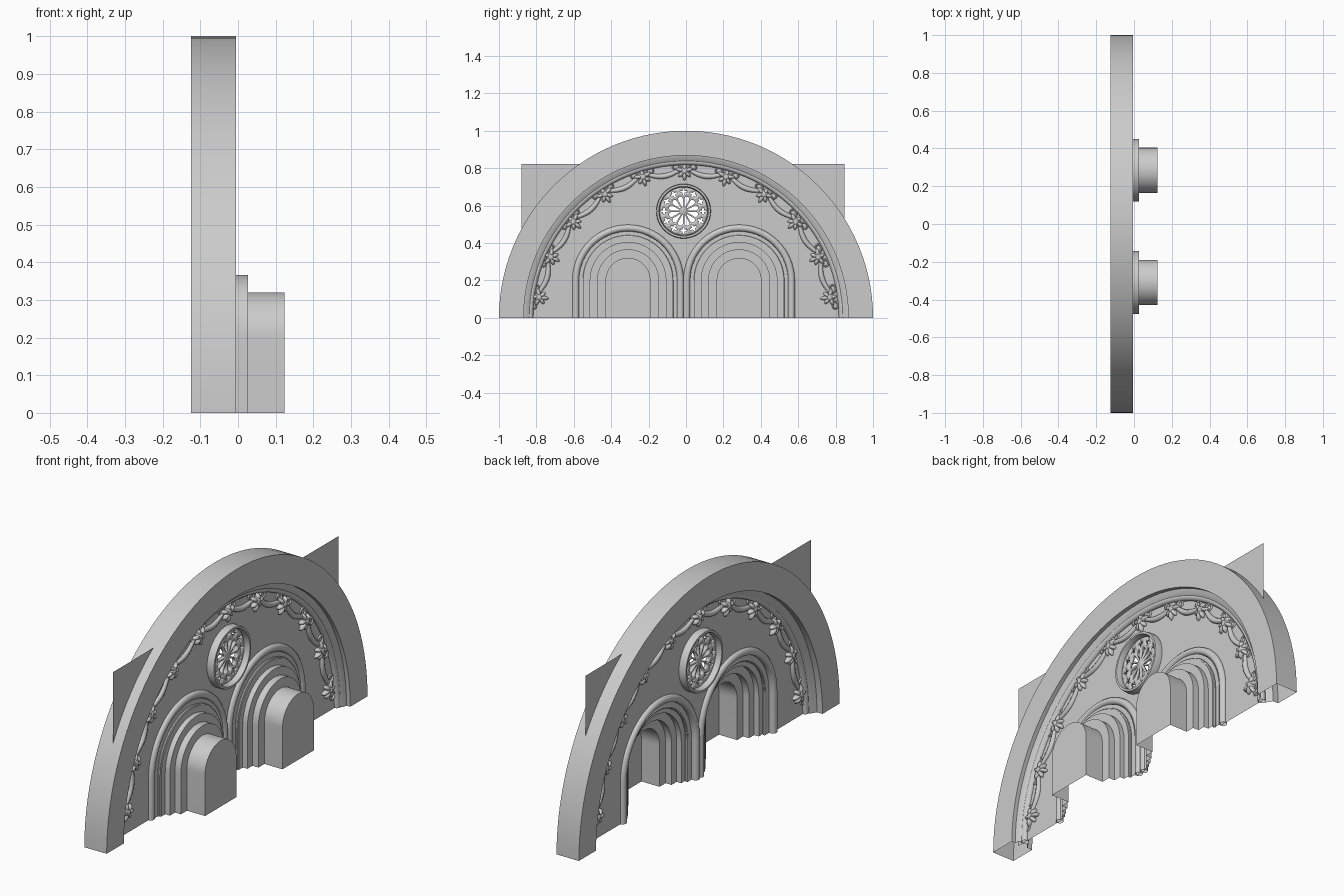
import bpy, bmesh
from math import sin, cos, pi, radians
from mathutils import Matrix, Vector

if "Cube" in bpy.data.objects:
    bpy.data.objects.remove(bpy.data.objects["Cube"])

WALL_X = -0.055      # plane of the tympanum wall
MID = -0.013         # centre line of the wall features
DOORS = (MID - 0.297, MID + 0.297)
SPRING = 0.2         # height where the door arches start
ROSE_Z = 0.57


def finish(name, bm, angle=35):
    bmesh.ops.recalc_face_normals(bm, faces=bm.faces)
    me = bpy.data.meshes.new(name)
    bm.to_mesh(me)
    bm.free()
    ob = bpy.data.objects.new(name, me)
    bpy.context.collection.objects.link(ob)
    bpy.ops.object.select_all(action='DESELECT')
    ob.select_set(True)
    bpy.context.view_layer.objects.active = ob
    bpy.ops.object.shade_smooth_by_angle(angle=radians(angle))
    return ob


def arch(cy, cz, r, n=48):
    """Round arch outline with straight legs down to the floor."""
    pts = [(cy + r * cos(pi * i / n), cz + r * sin(pi * i / n)) for i in range(n + 1)]
    return [(cy + r, 0)] + pts + [(cy - r, 0)] if cz > 0 else pts


def circle(cy, cz, r, n=48):
    return [(cy + r * cos(2 * pi * i / n), cz + r * sin(2 * pi * i / n)) for i in range(n)]


def loft(name, profile, path, closed_profile=False, closed_path=False, cap=False):
    """Sweep (radius, x) profile points along the outline given by path(radius)."""
    bm = bmesh.new()
    rows = [[bm.verts.new((x, y, z)) for y, z in path(r)] for r, x in profile]
    pairs = list(zip(rows, rows[1:]))
    if closed_profile:
        pairs.append((rows[-1], rows[0]))
    for a, b in pairs:
        n = len(a)
        for i in range(n if closed_path else n - 1):
            j = (i + 1) % n
            bm.faces.new((a[i], a[j], b[j], b[i]))
    if cap:
        bm.faces.new(rows[-1])
    return finish(name, bm)


def roll(r, x, size, n=12):
    return [(r + size * cos(2 * pi * i / n), x + size * sin(2 * pi * i / n)) for i in range(n)]


def sheet(name, outlines, x):
    """Flat panel in the y-z plane; inner outlines become holes."""
    bm = bmesh.new()
    for pts in outlines:
        vs = [bm.verts.new((x, y, z)) for y, z in pts]
        for i, v in enumerate(vs):
            bm.edges.new((v, vs[(i + 1) % len(vs)]))
    bmesh.ops.triangle_fill(bm, use_beauty=True, use_dissolve=False, edges=bm.edges[:],
                            normal=(1, 0, 0))
    return finish(name, bm)


def tube(bm, pts, radii, n=8):
    """Tapered tube through points lying near the y-z plane."""
    rows = []
    for i, p in enumerate(pts):
        t = (pts[min(i + 1, len(pts) - 1)] - pts[max(i - 1, 0)]).normalized()
        u = Vector((1, 0, 0))
        w = t.cross(u).normalized()
        rows.append([bm.verts.new(p + (u * cos(2 * pi * k / n) + w * sin(2 * pi * k / n)) * radii[i])
                     for k in range(n)])
    for a, b in zip(rows, rows[1:]):
        for k in range(n):
            bm.faces.new((a[k], a[(k + 1) % n], b[(k + 1) % n], b[k]))


# Outer arch ring: flat bands front and back, stepped moulding inside
ring = [(0.835, WALL_X - 0.02), (0.85, WALL_X - 0.03), (0.868, WALL_X - 0.04), (0.868, -0.125),
        (1.0, -0.125), (1.0, -0.005), (0.868, -0.005), (0.868, WALL_X + 0.03),
        (0.85, WALL_X + 0.025), (0.835, WALL_X + 0.015)]
loft("outer_arch", ring, lambda r: arch(0, 0, r, 56))
loft("inner_arch_roll", roll(0.835, WALL_X, 0.018), lambda r: arch(0, 0, r, 56), closed_profile=True)

# Wall panel with two door openings and a round window opening
outline = [(-0.88, 0), (-0.88, 0.822), (0.848, 0.822), (0.848, 0)]
for cy in reversed(DOORS):
    outline += arch(cy, SPRING, 0.262)
sheet("wall", [outline, circle(MID, ROSE_Z, 0.128)], WALL_X)

# Recessed stepped doorways
steps = [(0.262, WALL_X), (0.262, -0.045), (0.235, -0.045), (0.235, -0.03), (0.205, -0.03),
         (0.205, -0.005), (0.166, -0.005), (0.166, 0.027), (0.12, 0.027), (0.12, 0.124)]
for side, cy in zip(("left", "right"), DOORS):
    path = lambda r, c=cy: arch(c, SPRING, r, 32)
    loft(side + "_doorway", steps, path, cap=True)
    loft(side + "_door_roll", roll(0.28, WALL_X, 0.018), path, closed_profile=True)
    loft(side + "_door_inner_roll", roll(0.235, -0.04, 0.007, 8), path, closed_profile=True)

# Round window frame
frame = [(0.128, -0.075), (0.133, -0.09), (0.143, -0.09), (0.146, -0.08),
         (0.146, -0.03), (0.143, -0.02), (0.133, -0.02), (0.128, -0.035)]
loft("window_frame", frame, lambda r: circle(MID, ROSE_Z, r), closed_profile=True, closed_path=True)

# Window tracery: twelve petals and twelve four-lobed holes
holes = [circle(MID, ROSE_Z, 0.13)]
for k in range(12):
    a = 2 * pi * k / 12 + pi / 12
    b = a + pi / 12

    def place(pts, ang):
        return [(MID + p * cos(ang) - q * sin(ang), ROSE_Z + p * sin(ang) + q * cos(ang)) for p, q in pts]
    petal = [(0.022, -0.002), (0.066, -0.0135)]
    petal += [(0.068 + 0.012 * cos(t), 0.0135 * sin(t)) for t in (-1.1, -0.55, 0, 0.55, 1.1)]
    petal += [(0.066, 0.0135), (0.022, 0.002)]
    holes.append(place(petal, a))
    lobes = []
    for i in range(32):
        t = 2 * pi * i / 32
        rad = 0.013 + 0.006 * cos(4 * t)
        lobes.append((0.104 + rad * cos(t), rad * sin(t)))
    holes.append(place(lobes, b))
tracery = sheet("window_tracery", holes, WALL_X)
mod = tracery.modifiers.new("thickness", 'SOLIDIFY')
mod.thickness = 0.016
mod.offset = 0

# Garland: leaf clusters joined by a waving vine
bm = bmesh.new()


def polar(r, deg, x=WALL_X):
    return Vector((x, -0.008 + r * cos(radians(deg)), r * sin(radians(deg))))


CLUSTERS = 11
gap = 164 / (CLUSTERS - 1)
for k in range(CLUSTERS):
    deg = 8 + gap * k
    for lean, length, base in ((0, 0.05, 0.0), (45, 0.042, 0.0), (-45, 0.042, 0.0),
                               (105, 0.045, 0.0), (-105, 0.045, 0.0), (180, 0.035, 0.0)):
        d = radians(deg + 180 + lean)
        out = Vector((0, cos(d), sin(d)))
        m = (Matrix.Translation(polar(0.785, deg) + out * length * 0.5)
             @ Matrix.Rotation(d, 4, 'X')
             @ Matrix.Diagonal((0.022, length * 0.55, 0.011, 1)))
        bmesh.ops.create_icosphere(bm, subdivisions=2, radius=1, matrix=m)
    bmesh.ops.create_icosphere(bm, subdivisions=2, radius=0.024, matrix=Matrix.Translation(polar(0.785, deg)))
    # Hanging swag and a curled tendril on each side
    if k < CLUSTERS - 1:
        n = 14
        swag = [polar(0.805 - 0.04 * sin(pi * i / n), deg + gap * i / n) for i in range(n + 1)]
        tube(bm, swag, [0.007 + 0.007 * sin(pi * i / n) for i in range(n + 1)])
    for s in (-1, 1):
        c = polar(0.805, deg + s * 3.4)
        curl = []
        for i in range(15):
            t = radians(deg) + s * (-1.6 + i * 0.42)
            curl.append(c + Vector((0, cos(t), sin(t))) * (0.024 - 0.0012 * i))
        tube(bm, curl, [0.008 - 0.0003 * i for i in range(15)], 6)
finish("garland", bm, 60)
